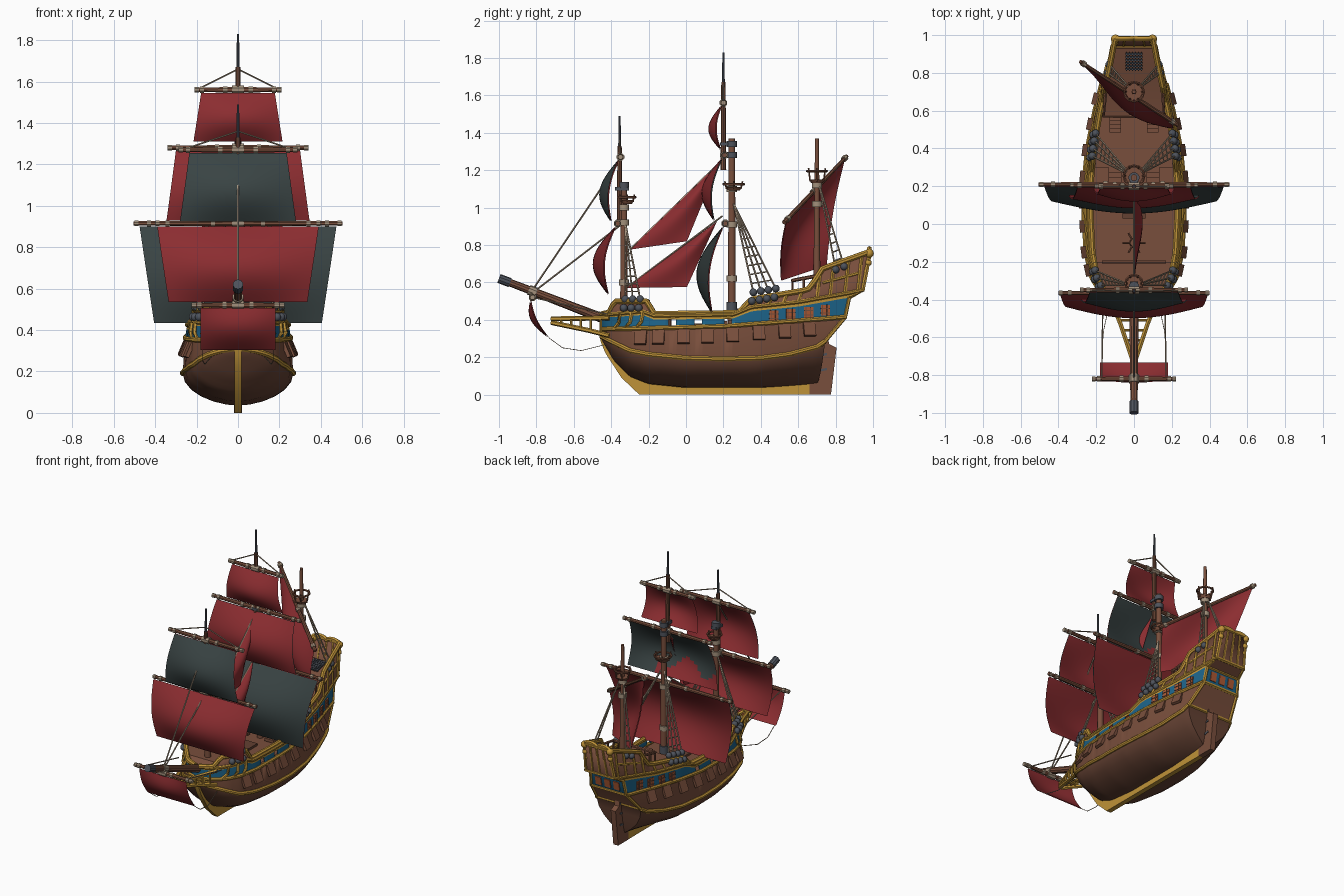
import bpy, bmesh, math
from mathutils import Vector, Matrix, Euler

if "Cube" in bpy.data.objects:
    bpy.data.objects.remove(bpy.data.objects["Cube"])

COL = {"hull_brown": (.125, .052, .032), "wood_brown": (.19, .077, .045), "red_cloth": (.26, .026, .03),
       "dark_cloth": (.041, .057, .057), "gold": (.52, .29, .04), "blue": (.012, .125, .25),
       "rope_beige": (.36, .28, .2), "steel": (.075, .085, .105), "window_orange": (.42, .1, .035)}
MAT = {}
for k, c in COL.items():
    MAT[k] = bpy.data.materials.new(k)
    MAT[k].diffuse_color = (*c, 1)
parts = {}


def get(name, mat):
    return parts.setdefault((name, mat), bmesh.new())


def make(name, bm, mats):
    me = bpy.data.meshes.new(name)
    bm.to_mesh(me)
    bm.free()
    for m in mats:
        me.materials.append(MAT[m])
    ob = bpy.data.objects.new(name, me)
    bpy.context.collection.objects.link(ob)
    return ob


def tube(name, mat, pts, r, r2=None, n=6):
    bm, pts, rings = get(name, mat), [Vector(p) for p in pts], []
    for i, p in enumerate(pts):
        t = (pts[min(i + 1, len(pts) - 1)] - pts[max(i - 1, 0)]).normalized()
        a = t.cross(Vector((1, 0, 0) if abs(t.z) > .9 else (0, 0, 1))).normalized()
        b = t.cross(a)
        rad = r if r2 is None else r + (r2 - r) * i / (len(pts) - 1)
        rings.append([bm.verts.new(p + rad * (a * math.cos(w) + b * math.sin(w)))
                      for w in (math.tau * (k + .5) / n for k in range(n))])
    for A, B in zip(rings, rings[1:]):
        for k in range(n):
            bm.faces.new((A[k], A[(k + 1) % n], B[(k + 1) % n], B[k]))
    bm.faces.new(rings[0])
    bm.faces.new(rings[-1])


def box(name, mat, c, size, rot=(0, 0, 0)):
    M = Matrix.Translation(c) @ Euler(rot).to_matrix().to_4x4() @ Matrix.Diagonal((*size, 1))
    bmesh.ops.create_cube(get(name, mat), size=1, matrix=M)


def ball(name, mat, c, r):
    bmesh.ops.create_uvsphere(get(name, mat), u_segments=10, v_segments=6, radius=r, matrix=Matrix.Translation(c))


def plate(name, mat, outline, th):
    """Side profile (y, z) extruded across x"""
    bm = get(name, mat)
    f = bm.faces.new([bm.verts.new((-th / 2, *p)) for p in outline])
    e = bmesh.ops.extrude_face_region(bm, geom=[f])["geom"]
    bmesh.ops.translate(bm, vec=(th, 0, 0), verts=[v for v in e if isinstance(v, bmesh.types.BMVert)])


def tab(t, y):
    for (a, b), (c, d) in zip(t, t[1:]):
        if y <= c:
            return b + (d - b) * max(0, (y - a) / (c - a))
    return t[-1][1]


# ---- hull lines as (y, value) ----
W = [(-.45, .012), (-.43, .08), (-.4, .13), (-.35, .18), (-.28, .222), (-.15, .25), (.05, .262), (.2, .262),
     (.4, .243), (.6, .203), (.75, .165), (.86, .138), (.99, .11)]
KEEL = [(-.45, .3), (-.42, .25), (-.38, .18), (-.3, .1), (-.2, .06), (0, .04), (.4, .04), (.7, .055)]
WALE = [(-.45, .31), (-.42, .295), (-.3, .235), (-.2, .215), (0, .195), (.2, .19), (.4, .195), (.55, .215), (.7, .255), (.78, .31)]
# row: (width factor, stern end y, height line)
UP = {7: (.955, .85, [(-.45, .35), (-.2, .355), (.2, .365), (.4, .38), (.6, .395), (.86, .415)]),
      8: (.93, .872, [(-.45, .41), (-.23, .425), (-.17, .4), (.25, .405), (.35, .445), (.6, .47), (.88, .52)]),
      9: (.92, .945, [(-.45, .425), (-.23, .445), (-.17, .422), (.25, .427), (.35, .468), (.6, .495), (.88, .545), (.95, .56)]),
      10: (.86, .985, [(-.45, .43), (-.41, .44), (-.38, .5), (-.21, .5), (-.17, .432), (.28, .437), (.35, .51),
                       (.65, .56), (.68, .59), (.72, .67), (.985, .765)])}


def up(row, y, out=0.0, s=1):
    f, _, t = UP[row]
    return Vector((s * (tab(W, y) * f + out), y, tab(t, y)))


def hp(row, Y):
    ye = .69 + .05 * row / 6 if row < 7 else UP[row][1]
    y = Y + max(0, (Y - .45) / .29) * (ye - .74)
    if row > 6:
        return up(row, y)
    a = math.pi / 2 * row / 6
    e = 1.15 + max(0, (y - .35) / .35)
    zb = tab(KEEL, y)
    return Vector((tab(W, y) * math.sin(a) ** e, y, zb + (tab(WALE, y) - zb) * (1 - math.cos(a))))


# ---- hull shell: bottom, gun band, blue band, gold strake, bulwark, transom ----
bm = bmesh.new()
NS = 60
ST = [-.45 + 1.19 * i / NS for i in range(NS + 1)]
side_mat = [0] * 6 + [1, 2, 3, 1]
G = {s: [[bm.verts.new((s * p.x, p.y, p.z)) for p in (hp(r, Y) for r in range(11))] for Y in ST] for s in (1, -1)}
for r in range(10):
    for i in range(NS):
        if r == 7 and any(abs(ST[i] + .01 - c) < .02 for c in (-.075, .075, .215)):
            continue  # open gaps in the waist
        for s in (1, -1):
            f = bm.faces.new((G[s][i][r], G[s][i + 1][r], G[s][i + 1][r + 1], G[s][i][r + 1]))
            f.material_index = side_mat[r]
    for i in (0, NS):
        f = bm.faces.new((G[1][i][r], G[-1][i][r], G[-1][i][r + 1], G[1][i][r + 1]))
        f.material_index = 1 if r == 8 else side_mat[r]
bmesh.ops.remove_doubles(bm, verts=bm.verts, dist=.0005)
bmesh.ops.recalc_face_normals(bm, faces=bm.faces)
hull = make("hull", bm, ["hull_brown", "wood_brown", "blue", "gold"])
m = hull.modifiers.new("thick", "SOLIDIFY")
m.thickness, m.offset = .01, 0

# ---- stepped decks ----
bm = get("deck", "wood_brown")
dk = [(-.42, .41), (-.38, .45), (-.3, .45), (-.2, .45), (-.2, .365), (0, .365), (.15, .365), (.3, .365), (.3, .46),
      (.45, .46), (.57, .46), (.57, .53), (.7, .56), (.8, .6), (.93, .64)]
rows = [[bm.verts.new((s * tab(W, y) * .9, y, z)) for s in (1, -1)] for y, z in dk]
for a, b in zip(rows, rows[1:]):
    bm.faces.new((a[0], b[0], b[1], a[1]))

# ---- gold mouldings, windows, gun ports on both sides ----
for s in (1, -1):
    for r, rad in ((6, .014), (7, .013), (9, .011), (10, .016)):
        tube("gold_moulding", "gold", [Vector((s * (p.x + .004), p.y, p.z)) for p in (hp(r, Y) for Y in ST)], rad, None, 8)
    for y in (.36, .44, .52, .6, .7, .77, .85, .92):
        tube("poop_frame", "gold", [up(9, y, .004, s), up(10, y + .02, .004, s)], .01)
    for y in (-.36, -.3, -.24):
        tube("fore_scroll", "gold", [up(7, y - .025, .006, s), (up(7, y, .012, s) + up(8, y, .012, s)) / 2,
                                     up(9, y + .01, .006, s)], .011)
    tube("poop_midrail", "gold", [(up(9, y, .003, s) + up(10, y + .04, .003, s)) / 2 for y in (.71, .8, .9)], .009)
    for y in (.47, .56, .655, .745):
        c = (up(7, y, .004, s) + up(8, y, .004, s)) / 2
        rz = s * .22
        box("side_window", "window_orange", c, (.012, .05, .058), (0, 0, rz))
        for d in (-.015, .01):
            box("window_bar", "wood_brown", c + Vector((s * .006, d, 0)), (.007, .005, .06), (0, 0, rz))
            box("window_bar", "wood_brown", c + Vector((s * .006, 0, d)), (.007, .05, .005), (0, 0, rz))
    for y in (-.243, -.148, -.013, .115, .249, .39, .527, .66):
        z = tab(UP[7][2], y) - .052
        x = tab(W, y) * .965
        rz = -s * math.atan((tab(W, y + .03) - tab(W, y - .03)) / .06)
        box("gun_port", "steel", (s * x, y, z - .01), (.012, .045, .045), (0, 0, rz))
        box("gun_port_lid", "wood_brown", (s * (x + .014), y, z + .006), (.018, .064, .085), (0, -s * .4, rz))
    # beakhead rails
    for z0, z1 in ((.315, .385), (.41, .405)):
        tube("beak_rail", "gold", [(s * .12, -.41, z0), (s * .075, -.52, z0 * .6 + z1 * .4), (s * .008, -.72, z1)], .013)
    for k in range(5):
        t = .15 + k * .17
        x, y = s * (.12 - .112 * t), -.41 - .31 * t
        tube("beak_post", "gold", [(x, y, .315 + .07 * t), (x, y, .41)], .008)
        tube("beak_slat", "gold", [(0, y, .33 + .065 * t), (x, y, .33 + .065 * t)], .008)
    # stern corner scrolls and taffrail lobes
    for r0, y, z in ((.024, .98, .755), (.018, .975, .705), (.015, .96, .66)):
        ball("stern_scroll", "gold", (s * .098, y, z), r0)
    tube("taffrail", "gold", [(s * (.05 - .05 * math.cos(a)), .98, .755 + .025 * math.sin(a))
                              for a in (k * math.pi / 8 for k in range(9))], .014)
    edge = [hp(r, .74) for r in (6, 7, 8, 9, 10)]
    tube("stern_edge", "gold", [(s * p.x, p.y, p.z) for p in edge], .012)
    for k in range(4):  # stairs
        box("stair", "wood_brown", (s * .1, .285 - k * .025, .45 - k * .022), (.07, .026, .02))
        box("stair", "wood_brown", (s * .1, .555 - k * .02, .515 - k * .015), (.06, .02, .015))
    for y in (.57, .63, .69):
        tube("poop_rail", "wood_brown", [(s * .16, y, .53), (s * .16, y, .6 + (y - .57) * .25)], .007)
    tube("poop_rail", "wood_brown", [(0, .57, .61), (s * .16, .57, .61), (s * .15, .7, .635)], .01)
    for x in (.03, .08, .125):
        tube("poop_rail", "wood_brown", [(s * x, .57, .53), (s * x, .57, .61)], .006)
for r in (6, 7, 8, 9, 10):
    p = hp(r, .74)
    tube("stern_beam", "gold", [(-p.x, p.y, p.z), p], .012)
for x in (-.07, 0, .07):
    box("stern_window", "window_orange", (x, .864, .467), (.045, .012, .06), (-.2, 0, 0))
    tube("stern_post", "gold", [(x * .8, .947, .56), (x * .7, .985, .755)], .009)

# ---- keel, stem, rudder ----
plate("keel", "gold", [(-.465, .33), (-.455, .28), (-.43, .22), (-.345, .09), (-.25, 0), (.66, 0), (.67, .07),
                       (-.2, .08), (-.29, .13), (-.37, .21), (-.42, .33)], .034)
plate("rudder", "wood_brown", [(.66, 0), (.775, 0), (.805, .25), (.765, .27), (.75, .36), (.71, .36), (.66, .2)], .038)
for z in (.13, .21, .28):
    box("rudder_hinge", "steel", (0, .72, z), (.046, .07, .012), (.2, 0, 0))

# ---- deck fittings ----
tube("capstan", "wood_brown", [(0, -.1, .365), (0, -.1, .43)], .025, .02, 10)
for k in range(3):
    d = Vector((math.cos(k * math.pi / 3), math.sin(k * math.pi / 3), 0)) * .06
    tube("capstan_bar", "wood_brown", [Vector((0, -.1, .42)) - d, Vector((0, -.1, .42)) + d], .006)
for k in range(6):
    o = -.04 + k * .016
    box("stern_grating", "steel", (o, .86, .633), (.007, .1, .012), (.3, 0, 0))
    box("stern_grating", "steel", (0, .86 + o, .633 + o * .3), (.09, .007, .012), (.3, 0, 0))
for k in range(8):
    tube("deck_rail", "wood_brown", [(-.13 + k * .037, -.2, .45), (-.13 + k * .037, -.2, .5)], .005)
tube("deck_rail", "wood_brown", [(-.17, -.2, .5), (.17, -.2, .5)], .009)
box("hatch", "hull_brown", (0, .08, .37), (.12, .1, .02))


# ---- masts, bands, tops ----
def mast(y, z0, z1, r, ty=None, t0=0, t1=0, bands=(), steel=()):
    tube("mast", "wood_brown", [(0, y, z0), (0, y, z1)], r, r * .8 if ty else r * .5, 12)
    if ty is not None:
        td = t1 - .16
        tube("topmast", "wood_brown", [(0, ty, t0), (0, ty, td)], .016, .012, 10)
        tube("mast_tip", "steel", [(0, ty, td), (0, ty, t1)], .008, .006, 8)
    for mat, zs in (("rope_beige", bands), ("steel", steel)):
        for z in zs:
            tube("mast_band", mat, [(0, y, z - .016), (0, y, z + .016)], r + .007, None, 12)


def nest(y, z, r, h):
    tube("nest_floor", "wood_brown", [(0, y, z - .02), (0, y, z)], r * .6, r * .85, 12)
    ring = [(r * math.cos(a), y + r * math.sin(a), z + h) for a in (k * math.tau / 12 for k in range(13))]
    tube("nest_ring", "wood_brown", ring, .007)
    for p in ring[:-1:2]:
        tube("nest_post", "wood_brown", [(p[0] * .8, y + (p[1] - y) * .8, z - .01), (p[0], p[1], z + h + .015)], .005)


mast(-.332, .42, 1.13, .021, -.355, .9, 1.49, (.6, .92, 1.0), (1.12,))
mast(.245, .36, 1.37, .022, .2, 1.2, 1.83, (.62, .91, 1.1), (.46, .48, 1.28, 1.34))
mast(.7, .5, 1.37, .021, bands=(.62, 1.02, 1.12))
nest(.7, 1.15, .052, .045)
nest(.255, 1.11, .055, .015)
nest(-.315, 1.04, .045, .015)
tube("mast_foot", "hull_brown", [(0, .7, .54), (0, .7, .6)], .045, .035, 12)
for ty, z in ((.22, 1.28), (.22, 1.34), (-.342, 1.1)):
    box("mast_cap", "steel", (0, ty, z), (.04, .075, .018))
tube("bowsprit", "wood_brown", [(0, -.36, .375), (0, -.95, .602)], .027, .02, 10)
tube("bowsprit_cap", "steel", [(0, -.94, .598), (0, -1, .621)], .025, None, 10)
tube("bowsprit_band", "rope_beige", [(0, -.8, .544), (0, -.84, .56)], .027, None, 10)


# ---- sails: two sheets over four corners with a belly ----
def sail(name, a, b, c, d, belly, edge, front, back, patch=None):
    bm = bmesh.new()
    a, b, c, d, belly = map(Vector, (a, b, c, d, belly))
    n = 20
    for sheet, off in ((0, .003), (1, -.003)):
        g = []
        for j in range(n + 1):
            v = j / n
            g.append([])
            for i in range(n + 1):
                u = i / n
                k = math.sin(math.pi * v) * (edge + (1 - edge) * math.sin(math.pi * u))
                p = a.lerp(b, u).lerp(d.lerp(c, u), v) + belly * k + belly.normalized() * off
                g[-1].append(bm.verts.new(p))
        for j in range(n):
            for i in range(n):
                q = [g[j][i], g[j][i + 1], g[j + 1][i + 1], g[j + 1][i]]
                f = bm.faces.new(q if sheet else q[::-1])
                f.material_index = sheet
                if patch and sheet and patch(i / n, j / n):
                    f.material_index = 0
    bmesh.ops.remove_doubles(bm, verts=bm.verts, dist=.0005)
    make(name, bm, [front, back])


def yard(y, z, w):
    for s in (1, -1):
        tube("yard", "wood_brown", [(0, y, z), (s * w, y, z)], .015, .011, 8)
        for k, r in ((.85, .016), (.97, .014), (.3, .018)):
            tube("yard_band", "rope_beige", [(s * (k * w - .01), y, z), (s * (k * w + .01), y, z)], r, None, 8)
    tube("yard_band", "rope_beige", [(-.028, y, z), (.028, y, z)], .022, None, 8)


def square(name, y0, z0, w0, y1, z1, w1, belly, yw, front="red_cloth", back="red_cloth", patch=None):
    yard(y0 + .01, z0 + .015, yw)
    sail(name, (-w0, y0, z0), (w0, y0, z0), (w1, y1, z1), (-w1, y1, z1), (0, -belly, -.005), .4, front, back, patch)


square("main_course", .2, .9, .475, .14, .435, .405, .11, .505, "dark_cloth", "red_cloth")
square("main_topsail", .195, 1.265, .3, .15, .93, .345, .085, .34, "red_cloth", "dark_cloth",
       lambda u, v: v > .68 + .14 * math.sin(14 * u) and u < .7)
square("main_topgallant", .19, 1.545, .178, .185, 1.31, .215, .065, .205)
square("fore_course", -.375, .9, .39, -.415, .535, .335, .1, .4)
square("fore_topsail", -.36, 1.255, .235, -.4, .925, .28, .08, .285, "dark_cloth", "red_cloth")
square("sprit_sail", -.83, .505, .18, -.735, .305, .18, .045, .22)
sail("mizzen_sail", (.215, .535, .925), (-.27, .845, 1.25), (-.1, .75, .69), (.21, .51, .61),
     (-.045, -.07, 0), .2, "red_cloth", "red_cloth")
p, q = Vector((.23, .525, .92)), Vector((-.285, .86, 1.275))
tube("mizzen_yard", "wood_brown", [p, q], .013, .01, 8)
for t in (.04, .45, .95):
    tube("yard_band", "rope_beige", [p.lerp(q, t), p.lerp(q, t + .03)], .017, None, 8)
for nm, a, b, c in (("upper_staysail", (0, .175, 1.235), (0, -.3, .775), (.01, .005, .82)),
                    ("lower_staysail", (0, .165, .925), (0, -.32, .57), (.01, .005, .575))):
    sail(nm, a, a, c, b, (.04, 0, 0), .1, "red_cloth", "red_cloth")
    tube("stay", "rope_beige", [Vector(a) + Vector((0, .03, .03)), b], .005, None, 5)

# ---- rigging: stays, shrouds with ratlines, deadeyes ----
tube("fore_stay", "rope_beige", [(0, -.355, 1.25), (0, -.82, .56)], .005, None, 5)
tube("fore_stay", "rope_beige", [(0, -.345, .91), (0, -.8, .56)], .005, None, 5)
for s in (1, -1):
    for pts in ([(s * .17, -.82, .52), (s * .165, -.42, .43)], [(s * .2, .2, 1.56), (0, .2, 1.66)],
                [(s * .27, -.35, 1.27), (0, -.355, 1.36)]):
        tube("rope", "rope_beige", pts, .004, None, 5)
    tube("sheet_rope", "rope_beige", [(s * .17, -.735, .305), (s * .17, -.66, .25), (s * .16, -.56, .235),
                                      (s * .13, -.42, .27)], .0025, None, 4)
    for my, mz, ys, dz in ((-.325, .92, (-.325, -.285, -.245), .01), (.255, 1.02, (.36, .4, .44, .48), .035),
                           (.71, 1.13, (.8, .845), -.03)):
        top = Vector((s * .014, my, mz))
        ends = [up(10, y, .008, s) + Vector((0, 0, dz)) for y in ys]
        for e in ends:
            tube("shroud", "rope_beige", [top, e], .005, None, 5)
            ball("deadeye", "steel", e, .021)
            if my < .6:
                ball("deadeye", "steel", e - Vector((-s * .012, .008, .047)), .021)
        for k in range(1, 9):
            tube("ratline", "rope_beige", [ends[0].lerp(top, k / 10), ends[-1].lerp(top, k / 10)], .004, None, 5)

# ---- finish parts ----
for (name, mat), bm in parts.items():
    bmesh.ops.recalc_face_normals(bm, faces=bm.faces)
    make(name, bm, [mat])
bpy.ops.object.select_all(action="SELECT")
bpy.context.view_layer.objects.active = hull
bpy.ops.object.shade_smooth_by_angle(angle=math.radians(35))

for m in bpy.data.materials:
    if m.users and not m.is_grease_pencil:
        m.use_nodes = True
        m.node_tree.nodes["Principled BSDF"].inputs["Base Color"].default_value = m.diffuse_color
